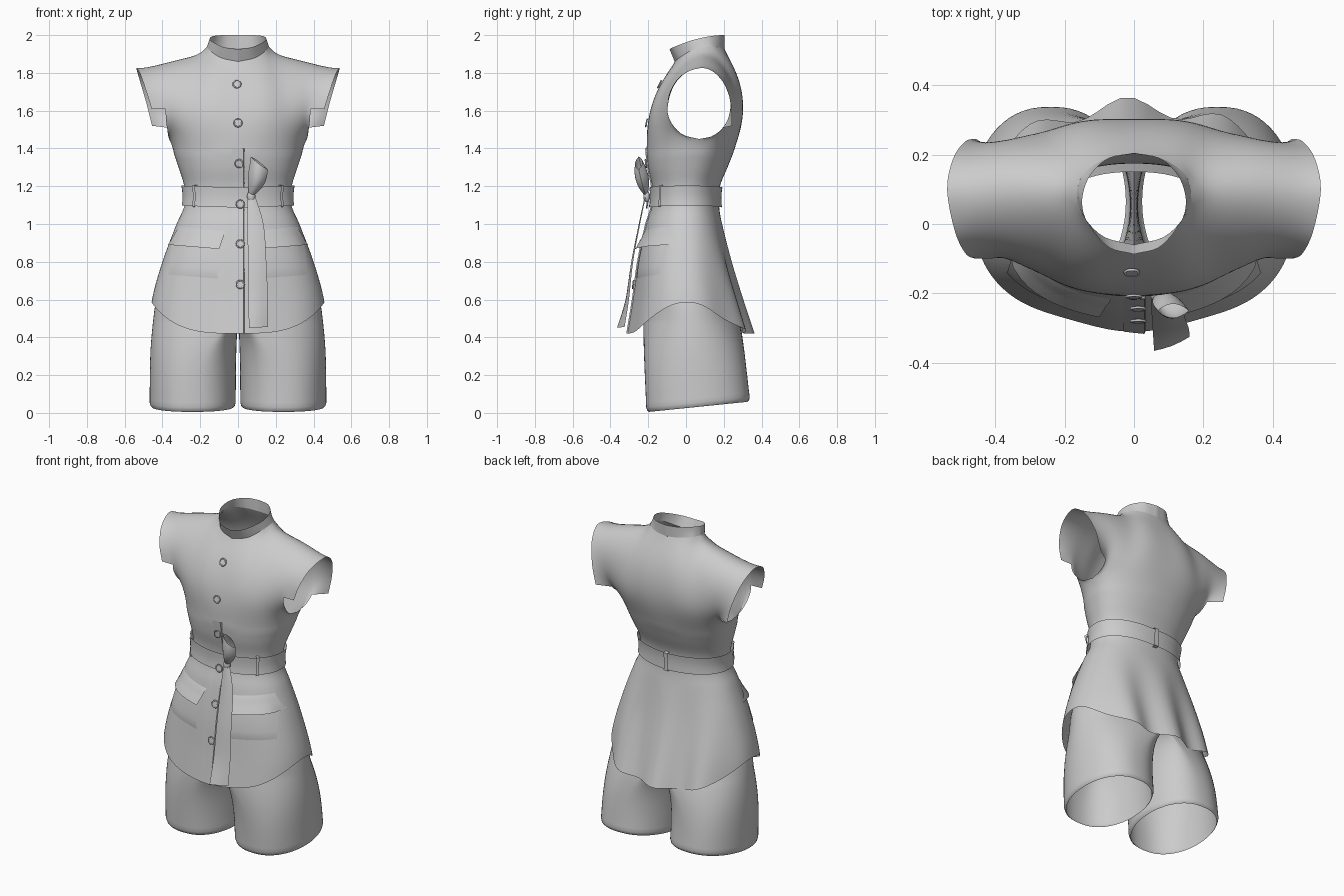
import bpy, bmesh, math
from mathutils import Vector as V

if "Cube" in bpy.data.objects:
    bpy.data.objects.remove(bpy.data.objects["Cube"])

def lerp(a, b, t): return a + (b - a) * t

def spline(pts, n):
    """Smooth curve through pts, resampled to n+1 evenly spaced points."""
    p = [V(q) for q in pts]
    e = [2 * p[0] - p[1]] + p + [2 * p[-1] - p[-2]]
    fine = []
    for i in range(1, len(e) - 2):
        a, b, c, d = e[i - 1:i + 3]
        for k in range(20):
            t = k / 20
            fine.append(0.5 * (2 * b + (c - a) * t + (2 * a - 5 * b + 4 * c - d) * t * t
                               + (3 * b - a - 3 * c + d) * t ** 3))
    fine.append(p[-1])
    L = [0]
    for a, b in zip(fine, fine[1:]): L.append(L[-1] + (b - a).length)
    out, j = [], 0
    for i in range(n + 1):
        s = L[-1] * i / n
        while j < len(L) - 2 and L[j + 1] < s: j += 1
        out.append(fine[j].lerp(fine[j + 1], min(1, (s - L[j]) / (L[j + 1] - L[j]))))
    return out

def table(tab, z):
    """Smooth lookup of a (z, value) table."""
    z = min(max(z, tab[0][0]), tab[-1][0])
    n = len(tab)
    i = max(k for k in range(n - 1) if tab[k][0] <= z)
    def slope(k):
        a, b = tab[max(k - 1, 0)], tab[min(k + 1, n - 1)]
        return (b[1] - a[1]) / (b[0] - a[0])
    (z0, v0), (z1, v1) = tab[i], tab[i + 1]
    h = z1 - z0
    t = (z - z0) / h
    return ((2*t**3 - 3*t*t + 1) * v0 + (t**3 - 2*t*t + t) * h * slope(i)
            + (3*t*t - 2*t**3) * v1 + (t**3 - t*t) * h * slope(i + 1))

def mirror(g): return [[V((-p[0], p[1], p[2])) for p in r] for r in g]

def smooth(ob, angle=50):
    bpy.ops.object.select_all(action='DESELECT')
    ob.select_set(True)
    bpy.context.view_layer.objects.active = ob
    bpy.ops.object.shade_smooth_by_angle(angle=math.radians(angle))

def sheet(name, grids, angle=50, relax=0):
    """One mesh from point grids, welded; relax evens out the yoke above the chest."""
    bm = bmesh.new()
    for g in grids:
        vs = [[bm.verts.new(p) for p in r] for r in g]
        for r, s in zip(vs, vs[1:]):
            for i in range(len(r) - 1):
                bm.faces.new((r[i], r[i + 1], s[i + 1], s[i]))
    bmesh.ops.remove_doubles(bm, verts=bm.verts, dist=0.0008)
    bmesh.ops.recalc_face_normals(bm, faces=bm.faces)
    free = [v for v in bm.verts if v.co.z > 1.38 and not v.is_boundary]
    for _ in range(relax):
        bmesh.ops.smooth_vert(bm, verts=free, factor=.5, use_axis_x=True, use_axis_y=True, use_axis_z=True)
    me = bpy.data.meshes.new(name)
    bm.to_mesh(me)
    bm.free()
    ob = bpy.data.objects.new(name, me)
    bpy.context.collection.objects.link(ob)
    smooth(ob, angle)
    return ob

# Tunic body dimensions by height
WIDTH = [(.4, .475), (.6, .455), (.8, .4), (1, .325), (1.1, .283), (1.2, .285), (1.3, .315), (1.45, .365)]
FRONT = [(.4, -.305), (.6, -.275), (.8, -.25), (1, -.21), (1.1, -.18), (1.2, -.18), (1.3, -.2), (1.45, -.215)]
BACK = [(.4, .335), (.6, .28), (.8, .23), (1, .19), (1.1, .175), (1.2, .18), (1.3, .22), (1.45, .28)]
MID = [(.4, .01), (1.1, 0), (1.25, .02), (1.45, .07)]
POW, TOP, Q = 2.2, 1.45, 24

def tunic_y(x, z, side):
    w, m = table(WIDTH, z), table(MID, z)
    r = max(0, 1 - min(1, abs(x) / w) ** POW) ** (1 / POW)
    fold = .028 * min(1, max(0, (1.02 - z) / .6)) * r
    if side < 0:
        return m + (table(FRONT, z) - m) * r - .3 * fold * math.cos(x * 15)
    return m + (table(BACK, z) - m) * r + fold * (.3 + math.cos((x + .02) * 22))

def ring(th, z, off=0):
    c, s = math.cos(th), math.sin(th)
    x = table(WIDTH, z) * math.copysign(abs(c) ** (2 / POW), c)
    return V((x + off * c, tunic_y(x, z, s) + off * s, z))

def hem(th): return .42 + .165 * abs(math.cos(th)) ** 3

# Lower tunic from chest to curved hem
angles = [-math.pi / 2 + math.pi / 2 * i / Q for i in range(4 * Q + 1)]
skirt = [[ring(a, lerp(TOP, hem(a), k / 44)) for a in angles] for k in range(45)]

# Upper tunic: front and back patches between chest ring, centre line, neck/shoulder and armhole
NECK_F = [(0, -.06, 1.86), (.09, -.035, 1.88), (.15, .03, 1.92), (.165, .095, 1.937)]
NECK_B = [(0, .203, 1.93), (.08, .188, 1.935), (.145, .145, 1.94), (.165, .095, 1.937)]
SHOULDER = [(.165, .095, 1.937), (.28, .1, 1.906), (.4, .1, 1.872)]
CENTRE_F = [(0, tunic_y(0, TOP, -1), TOP), (0, -.185, 1.6), (0, -.13, 1.74), (0, -.06, 1.86)]
CENTRE_B = [(0, tunic_y(0, TOP, 1), TOP), (0, .302, 1.6), (0, .28, 1.76), (0, .203, 1.93)]
ARM_F = [(.365, .07, TOP), (.37, -.02, 1.475), (.38, -.08, 1.54), (.384, -.098, 1.61), (.39, -.075, 1.73),
         (.395, 0, 1.82), (.4, .1, 1.872)]
ARM_B = [(.365, .07, TOP), (.37, .15, 1.47), (.378, .21, 1.53), (.39, .24, 1.64), (.395, .23, 1.75),
         (.4, .17, 1.84), (.4, .1, 1.872)]

def patch(centre, neck, arm, side):
    n = 24
    C, E = spline(centre, n), spline(arm, n)
    T = spline(neck, Q // 2) + spline(SHOULDER, Q // 2)[1:]
    B = [ring(side * math.pi / 2 * (1 - i / Q), TOP) for i in range(Q + 1)]
    g = []
    for j in range(n + 1):
        v, row = j / n, []
        for i in range(Q + 1):
            u = i / Q
            row.append(B[i].lerp(T[i], v) + C[j].lerp(E[j], u)
                       - B[0].lerp(B[-1], u).lerp(T[0].lerp(T[-1], u), v))
        g.append(row)
    return g

pf, pb = patch(CENTRE_F, NECK_F, ARM_F, -1), patch(CENTRE_B, NECK_B, ARM_B, 1)
# Cap sleeves grown from the armhole edge, open underneath
inner = [r[-1] for r in pf if r[-1].z > 1.59] + [r[-1] for r in pb[-2::-1] if r[-1].z > 1.505]
outer = spline([(.457, -.1, 1.61), (.485, -.085, 1.7), (.516, -.02, 1.79), (.538, .1, 1.825),
                (.52, .19, 1.76), (.485, .238, 1.64), (.455, .245, 1.52)], len(inner) - 1)
sleeve = [[a.lerp(b, k / 5) for a, b in zip(inner, outer)] for k in range(6)]
sheet("tunic", [skirt, pf, mirror(pf), pb, mirror(pb), sleeve, mirror(sleeve)], 60, relax=30)

# Stand collar
low = spline(NECK_F, 16) + spline(NECK_B, 16)[-2::-1]
high = spline([(0, -.087, 1.925), (.08, -.062, 1.938), (.145, .03, 1.972), (.137, .12, 1.993),
               (.08, .185, 2), (0, .205, 2)], 32)
band = [[a.lerp(b, k / 4) for a, b in zip(low, high)] for k in range(5)]
sheet("collar", [band, mirror(band)])

# Button placket with its free edge on the right
CF = spline(CENTRE_F, 60)
def front_y(z):
    return tunic_y(0, z, -1) if z <= TOP else min(CF, key=lambda p: abs(p.z - z)).y
placket = []
for k in range(41):
    z = lerp(.42, 1.4, k / 40)
    y = front_y(z)
    placket.append([V((-.03, y + .0005, z)), V((0, y - .003, z)), V((.03, y - .006, z)), V((.034, y + .003, z))])
sheet("placket", [placket])

# Buttons
for i, z in enumerate((1.74, 1.535, 1.32, 1.105, .895, .68)):
    tilt = math.pi / 2 + math.atan2(front_y(z - .03) - front_y(z + .03), .06)
    at = (lerp(-.006, .012, min(1, i / 3)), front_y(z) - (.026 if i == 3 else .01), z)
    bpy.ops.mesh.primitive_torus_add(major_radius=.02, minor_radius=.004, major_segments=24, minor_segments=8,
                                     location=at, rotation=(tilt, 0, 0))
    bpy.context.object.name = f"button_rim_{i + 1}"
    smooth(bpy.context.object)
    bpy.ops.mesh.primitive_cylinder_add(vertices=24, radius=.019, depth=.005, location=at, rotation=(tilt, 0, 0))
    bpy.context.object.name = f"button_{i + 1}"

# Belt and belt loops
def belt_z(a, t): return 1.14 + .01 * abs(math.cos(a)) + t * .053
sheet("belt", [[[ring(a, belt_z(a, t), .014) for a in angles] for t in (-1, -.5, 0, .5, 1)]])
loops = []
for deg in (-42, -138, 90):
    cols = [math.radians(deg + d) for d in (-2, 2)]
    loops.append([[ring(a, belt_z(a, t), o) for a in cols]
                  for t, o in ((-1.1, .002), (-1.05, .024), (0, .024), (1.05, .024), (1.1, .002))])
sheet("belt_loops", loops, 30)

# Pocket flaps standing off the tunic front, and patch pockets under them
def wrap(c, offs, n=12):
    """c: (x, z) corners top-outer, top-inner, bottom-inner, bottom-outer."""
    g = []
    for k, off in enumerate(offs):
        t = k / (len(offs) - 1)
        row = []
        for i in range(n + 1):
            u = i / n
            x = lerp(lerp(c[0][0], c[1][0], u), lerp(c[3][0], c[2][0], u), t)
            z = lerp(lerp(c[0][1], c[1][1], u), lerp(c[3][1], c[2][1], u), t)
            row.append(V((x, tunic_y(x, z, -1) - off, z)))
        g.append(row)
    return g
flap = wrap([(-.31, .99), (-.065, .965), (-.1, .868), (-.37, .89)], (-.002, .008, .012, .02, .028, .036))
pocket = wrap([(-.35, .9), (-.1, .88), (-.11, .70), (-.37, .72)], (.004, .005, .006, .006, .006, .005, -.003))
sheet("pocket_flaps", [flap, mirror(flap)])
sheet("pockets", [pocket, mirror(pocket)])

# Bow: knot, open leaf-shaped loop and hanging tail
bpy.ops.mesh.primitive_uv_sphere_add(segments=20, ring_count=12, location=(.07, -.208, 1.145))
bpy.context.object.name = "bow_knot"
bpy.context.object.scale = (.022, .018, .03)
smooth(bpy.context.object)
loop = []
for k in range(13):
    t = k / 12
    c = V((.065, -.21, 1.15)).lerp(V((.125, -.25, 1.315)), t)
    across = V((.045, 0, -.034)) * (.2 + .8 * math.sin(math.pi / 2 * min(1, t * 1.3)))
    deep = V((0, .034, .01)) * math.sin(math.pi * (.05 + .75 * t))
    tip = V((-.012, 0, .008)) * t ** 4
    loop.append([c + tip + across * math.cos(a) + deep * math.sin(a) * abs(math.sin(a))
                 for a in [math.tau * i / 24 for i in range(25)]])
sheet("bow_loop", [loop], 70)
left = spline([(.05, -.212, 1.15), (.05, -.245, 1), (.053, -.287, .8), (.055, -.32, .6), (.058, -.365, .45)], 20)
right = spline([(.09, -.212, 1.15), (.135, -.243, 1), (.15, -.28, .8), (.158, -.302, .6), (.16, -.325, .455)], 20)
sheet("bow_tail", [[[a.lerp(b, i / 4) + V((0, -.006 * math.sin(math.pi * i / 4), 0)) for i in range(5)]
                    for a, b in zip(left, right)]])

# Shorts: round legs blending into the hips, open at waist and leg ends
S_W = [(0, .468), (.3, .464), (.5, .448), (.6, .432), (.8, .37), (1.1, .25)]
S_F = [(0, -.21), (.5, -.225), (.8, -.2), (1.1, -.15)]
S_B = [(0, .34), (.45, .29), (.6, .25), (.8, .2), (1.1, .15)]
def leg(a, z, s=1):
    f, b, w = table(S_F, z), table(S_B, z), table(S_W, z)
    k = min(1, z / .5) ** 3
    c = math.copysign(abs(math.cos(a)) ** .85, math.cos(a))
    x = lerp(w / 2 + .006 + (w / 2 - .006) * s * c, w * max(c, 0), k)
    y = (f + b) / 2 + (b - f) / 2 * math.sin(a) * lerp(s, 1, k)
    return V((x, y, z + (.004 + .055 * (y + .21) / .54) * max(0, 1 - z / .5)))
full = [math.tau * i / 64 for i in range(65)]
half = [-math.pi / 2 + math.pi * i / 32 for i in range(33)]
legs = [[leg(a, z, s) for a in full] for z, s in
        [(0, .95), (.008, .98), (.025, 1)] + [(.05 + .45 * i / 16, 1) for i in range(17)]]
hips = [[leg(a, .5 + .6 * i / 14) for a in half] for i in range(15)]
sheet("shorts", [legs, hips, mirror(legs), mirror(hips)])
